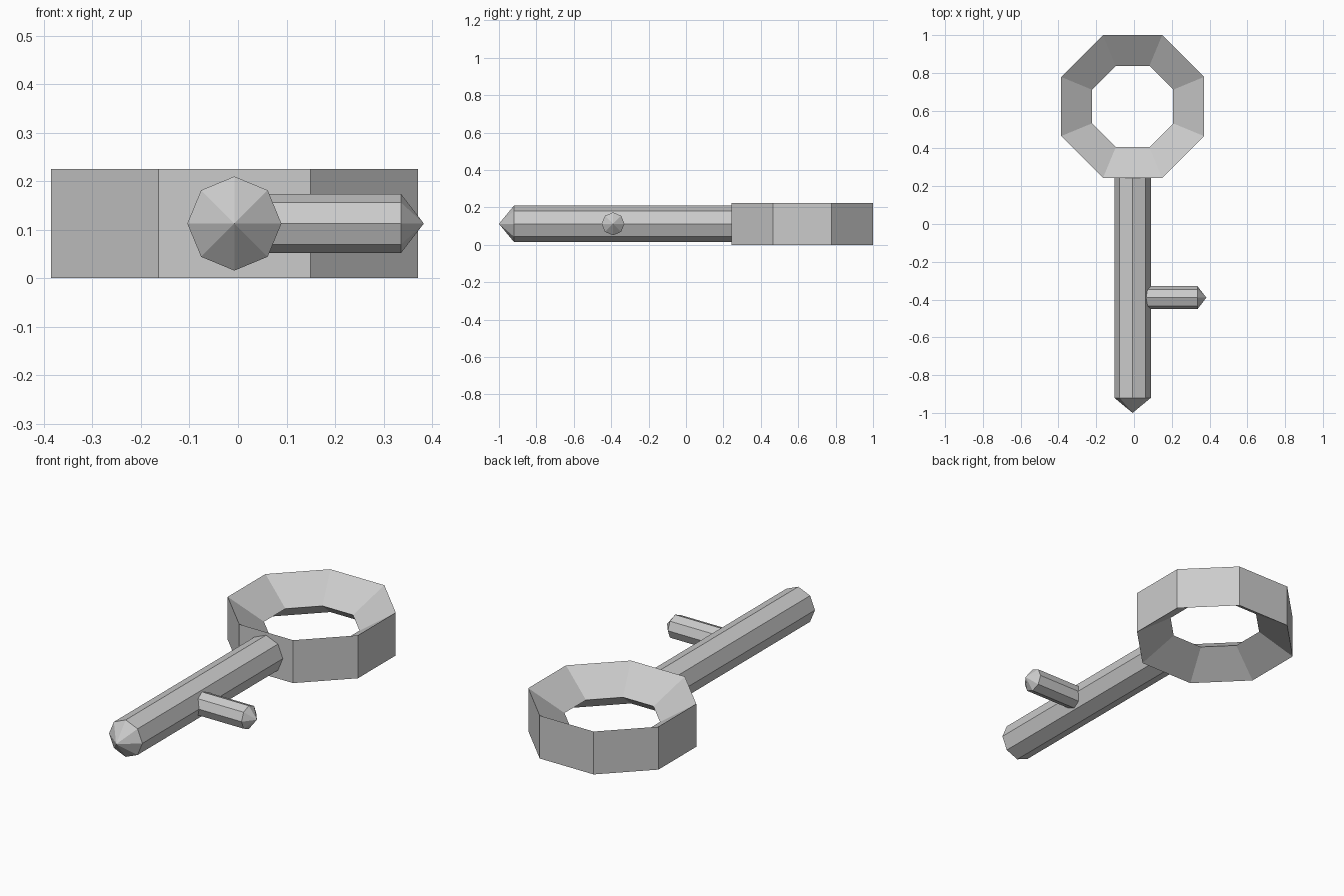
import bpy, bmesh, math
from mathutils import Matrix, Vector

if "Cube" in bpy.data.objects:
    bpy.data.objects.remove(bpy.data.objects["Cube"])

grey = bpy.data.materials.new("plain grey")
grey.diffuse_color = (0.6, 0.6, 0.6, 1)
grey.use_nodes = True
grey.node_tree.nodes["Principled BSDF"].inputs["Base Color"].default_value = grey.diffuse_color

CX, CZ = -0.0075, 0.1125  # axis of the key


def finish(name, bm):
    bmesh.ops.recalc_face_normals(bm, faces=bm.faces)
    mesh = bpy.data.meshes.new(name)
    bm.to_mesh(mesh)
    bm.free()
    mesh.materials.append(grey)
    obj = bpy.data.objects.new(name, mesh)
    bpy.context.collection.objects.link(obj)
    return obj


def pointed_rod(name, start, direction, radius, length, tip):
    """Eight-sided rod with a pointed end, corners on the axes."""
    bm = bmesh.new()
    side = Vector(direction).cross(Vector((0, 0, 1)))
    rings = []
    for d in (0, length):
        ring = []
        for i in range(8):
            a = i * math.tau / 8
            ring.append(bm.verts.new(Vector(start) + Vector(direction) * d
                        + side * radius * math.cos(a)
                        + Vector((0, 0, radius * math.sin(a)))))
        rings.append(ring)
    apex = bm.verts.new(Vector(start) + Vector(direction) * (length + tip))
    bm.faces.new(rings[0])
    for i in range(8):
        j = (i + 1) % 8
        bm.faces.new((rings[0][i], rings[0][j], rings[1][j], rings[1][i]))
        bm.faces.new((rings[1][i], rings[1][j], apex))
    return finish(name, bm)


# Bow: eight-sided ring with a triangular section pointing inward
bm = bmesh.new()
flat = math.cos(math.pi / 8)
section = [(0.378 / flat, -CZ), (0.378 / flat, CZ), (0.215 / flat, 0)]
loops = []
for i in range(8):
    a = (i + 0.5) * math.tau / 8
    loops.append([bm.verts.new((CX + r * math.cos(a), 0.622 + r * math.sin(a), CZ + z))
                  for r, z in section])
for i in range(8):
    p, q = loops[i], loops[(i + 1) % 8]
    for k in range(3):
        m = (k + 1) % 3
        bm.faces.new((p[k], q[k], q[m], p[m]))
finish("key_bow", bm)

# Shaft and its single tooth
pointed_rod("key_shaft", (CX, 0.25, CZ), (0, -1, 0), 0.097, 1.17, 0.08)
pointed_rod("key_tooth", (0.045, -0.39, CZ), (1, 0, 0), 0.061, 0.291, 0.047)
